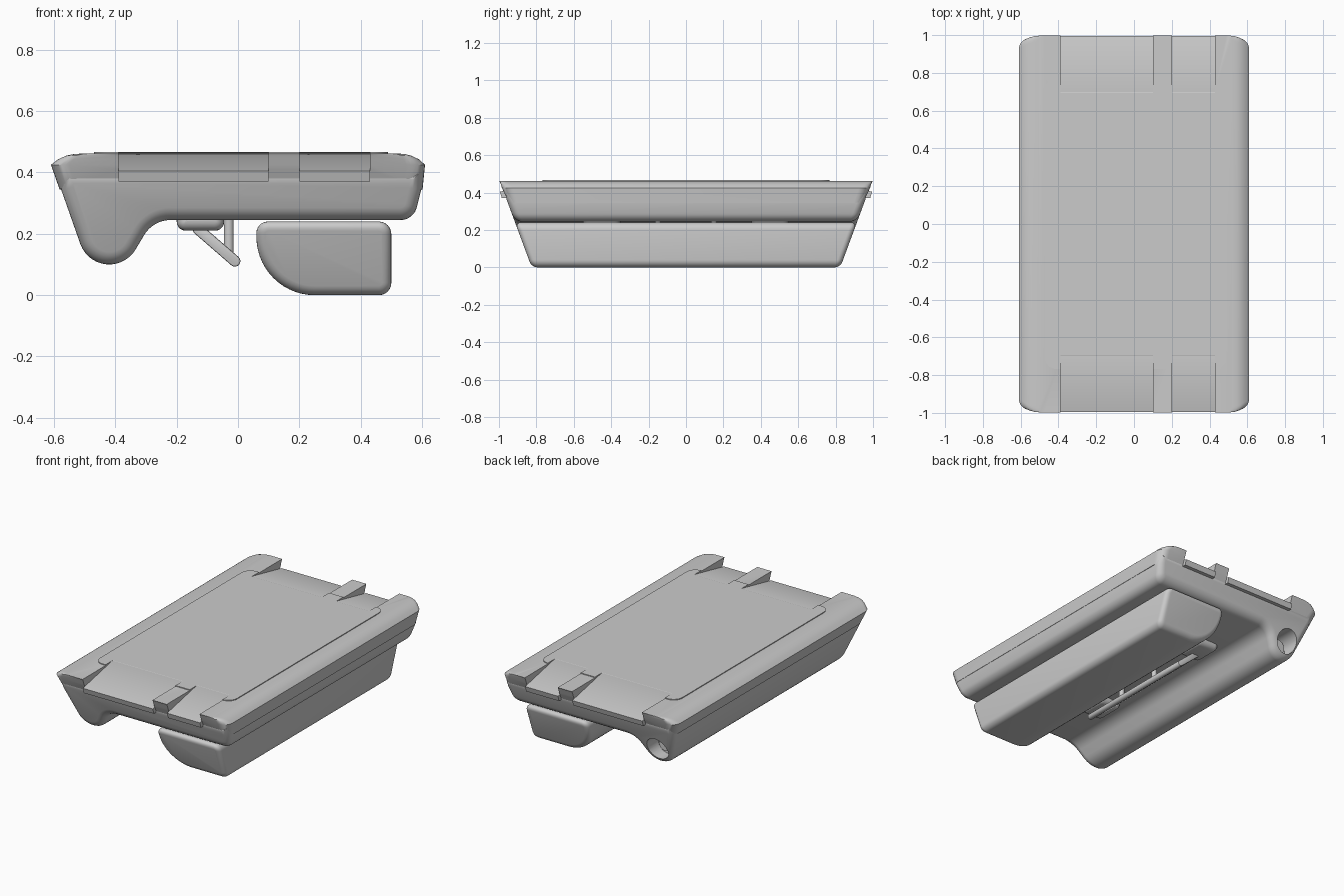
import bpy, bmesh
from math import cos, sin, radians, pi
from mathutils import Vector, Matrix

if "Cube" in bpy.data.objects:
    bpy.data.objects.remove(bpy.data.objects["Cube"])


def finish(name, bm, angle=32):
    bmesh.ops.recalc_face_normals(bm, faces=bm.faces)
    me = bpy.data.meshes.new(name)
    bm.to_mesh(me)
    bm.free()
    ob = bpy.data.objects.new(name, me)
    bpy.context.collection.objects.link(ob)
    smooth(ob, angle)
    return ob


def smooth(ob, angle=32):
    bpy.ops.object.select_all(action='DESELECT')
    bpy.context.view_layer.objects.active = ob
    ob.select_set(True)
    bpy.ops.object.shade_smooth_by_angle(angle=radians(angle))


def cut(ob, cutter):
    mod = ob.modifiers.new("cut", 'BOOLEAN')
    mod.object, mod.operation, mod.solver = cutter, 'DIFFERENCE', 'EXACT'
    bpy.context.view_layer.objects.active = ob
    bpy.ops.object.modifier_apply(modifier=mod.name)
    smooth(ob)


def arc(cx, cz, r, a0, a1, n=8):
    return [(cx + r * cos(radians(a0 + (a1 - a0) * i / n)),
             cz + r * sin(radians(a0 + (a1 - a0) * i / n))) for i in range(n + 1)]


def skin(bm, loops):
    rings = [[bm.verts.new(p) for p in lp] for lp in loops]
    n = len(rings[0])
    for a, b in zip(rings, rings[1:]):
        for i in range(n):
            j = (i + 1) % n
            bm.faces.new((a[i], a[j], b[j], b[i]))
    bm.faces.new(rings[0])
    bm.faces.new(rings[-1])


def taper(z):
    # half length of the sloping ends at height z
    return 0.825 + 0.37 * z


def inset(prof, d):
    # offset a counter-clockwise profile inward
    out = []
    for i, p in enumerate(prof):
        p0, p1, p2 = (Vector(prof[i - 1]), Vector(p), Vector(prof[(i + 1) % len(prof)]))
        e1, e2 = (p1 - p0).normalized(), (p2 - p1).normalized()
        n1, n2 = Vector((-e1.y, e1.x)), Vector((-e2.y, e2.x))
        q = p1 + (n1 + n2) * (d / (1 + n1.dot(n2)))
        out.append((q.x, q.y))
    return out


def prism(name, prof, r, half=taper, yc=0.0, steps=5):
    # xz profile along y with rounded ends
    end = []
    for k in range(steps + 1):
        a = pi / 2 * k / steps
        end.append([(x, half(z) - r * (1 - sin(a)), z)
                    for x, z in inset(prof, r * (1 - cos(a)))])
    left = [[(x, yc - y, z) for x, y, z in lp] for lp in reversed(end)]
    right = [[(x, yc + y, z) for x, y, z in lp] for lp in end]
    bm = bmesh.new()
    skin(bm, left + right)
    return finish(name, bm)


def rounded_loop(x0, x1, h, r, z, drop=0.0):
    # rounded rectangle in plan; drop lowers the long sides
    pts = []
    for cx, cy, a0 in ((x1 - r, h - r, 0), (x0 + r, h - r, 90),
                       (x0 + r, r - h, 180), (x1 - r, r - h, 270)):
        for x, y in arc(cx, cy, r, a0, a0 + 90, 7):
            pts.append((x, y, z - drop * abs(x - cx) / r))
    return pts


def strips(name, pts):
    # yz outline extruded over both strip widths, mirrored to both ends
    bm = bmesh.new()
    for s in (1, -1):
        for x0, x1 in ((-0.39, 0.10), (0.20, 0.43)):
            skin(bm, [[(x, s * y, z) for y, z in pts] for x in (x0, x1)])
    return finish(name, bm)


def cylinder(name, loc, r, depth, rot=Matrix()):
    bm = bmesh.new()
    bmesh.ops.create_cone(bm, cap_ends=True, segments=32, radius1=r, radius2=r, depth=depth,
                          matrix=Matrix.Translation(loc) @ rot)
    return finish(name, bm)


# lower shell with the long grip
body = prism("lower_body",
             [(-0.575, 0.405), (-0.577, 0.345)]
             + arc(-0.42, 0.20, 0.10, 200, 330, 14)
             + arc(-0.22, 0.145, 0.10, 150, 90, 8)
             + arc(0.53, 0.30, 0.055, 270, 350, 8)
             + [(0.598, 0.345), (0.598, 0.405)], 0.04)

# round socket in the back end of the grip
along_y = Matrix.Rotation(pi / 2, 4, 'X')
cutter = cylinder("socket_cutter", (-0.43, 0.90, 0.205), 0.072, 0.22, along_y)
cut(body, cutter)
bpy.data.objects.remove(cutter)
cylinder("socket_core", (-0.43, 0.79, 0.205), 0.045, 0.06, along_y)

# lid
bm = bmesh.new()
skin(bm, [rounded_loop(-0.582, 0.602, taper(0.36), 0.06, 0.371, 0.026),
          rounded_loop(-0.610, 0.610, taper(0.43), 0.06, 0.425),
          rounded_loop(-0.587, 0.590, taper(0.445), 0.05, 0.443),
          rounded_loop(-0.560, 0.565, taper(0.46), 0.04, 0.455),
          rounded_loop(-0.535, 0.545, taper(0.465), 0.035, 0.460),
          rounded_loop(-0.505, 0.520, taper(0.47), 0.03, 0.462)])
lid = finish("lid", bm)

# raised top panel
bm = bmesh.new()
skin(bm, [rounded_loop(-0.47, 0.49, 0.768, 0.06, z) for z in (0.44, 0.467)])
panel = finish("top_panel", bm)

# sloping end strips set between the lid blocks
cutter = strips("strip_cutter", [(0.69, 0.468), (1.05, 0.3935), (1.05, 0.52), (0.69, 0.52)])
cut(lid, cutter)
cut(panel, cutter)
bpy.data.objects.remove(cutter)
strips("end_strips", [(0.70, 0.4668), (0.995, 0.405), (0.985, 0.371), (0.60, 0.371), (0.60, 0.44)])

# hanging foot block
prism("foot_block",
      arc(0.46, 0.20, 0.04, 0, 90, 6) + arc(0.097, 0.203, 0.037, 90, 180, 6)
      + arc(0.25, 0.19, 0.19, 180, 270, 14) + arc(0.46, 0.04, 0.04, 270, 360, 6), 0.03)

# hinge pods, posts and swinging lever underneath
for side, s in (("front", -1), ("back", 1)):
    prism("hinge_pod_" + side,
          [(-0.20, 0.30)] + arc(-0.17, 0.24, 0.03, 180, 270, 5)
          + arc(-0.075, 0.24, 0.03, 270, 360, 5) + [(-0.045, 0.30)],
          0.035, lambda z: 0.10, 0.45 * s)
    cylinder("post_" + side, (-0.03, 0.15 * s, 0.20), 0.016, 0.13)
prism("lever", arc(-0.13, 0.215, 0.018, 49, 229, 8) + arc(-0.01, 0.111, 0.018, 229, 409, 8),
      0.005, lambda z: 0.42, 0, 2)
